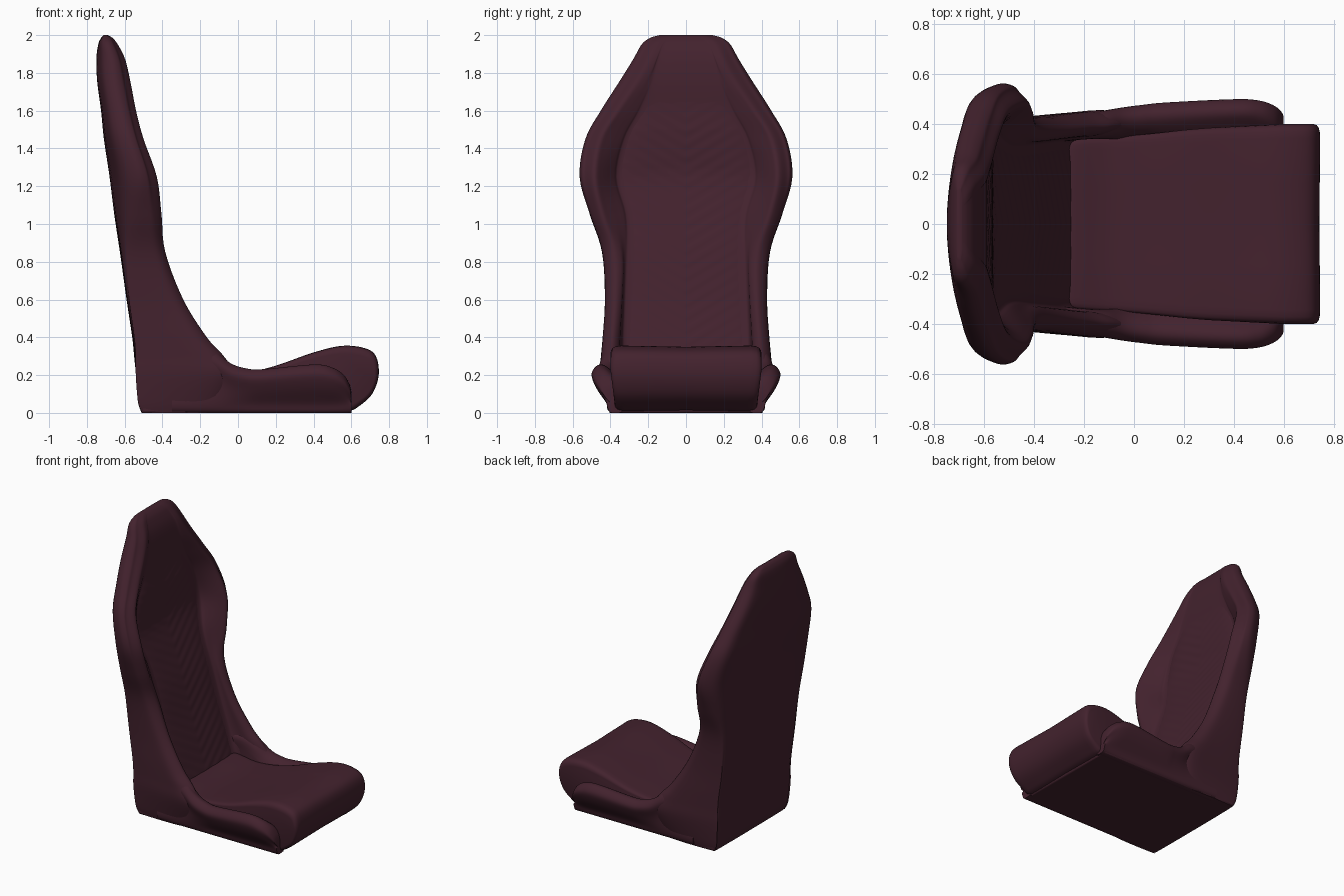
import bpy, bmesh, math
from mathutils import Vector

if "Cube" in bpy.data.objects:
    bpy.data.objects.remove(bpy.data.objects["Cube"], do_unlink=True)

burgundy = bpy.data.materials.new("burgundy_leather")
burgundy.use_nodes = True
COLOUR = (0.056, 0.016, 0.027, 1)
burgundy.diffuse_color = COLOUR
shader = burgundy.node_tree.nodes["Principled BSDF"]
shader.inputs["Base Color"].default_value = COLOUR
shader.inputs["Roughness"].default_value = 0.7


def spline(points, steps):
    """Smooth curve passing through points of any dimension."""
    result = []
    last = len(points) - 1
    for i in range(last):
        a, b = points[max(i - 1, 0)], points[i]
        c, d = points[i + 1], points[min(i + 2, last)]
        for k in range(steps):
            t = k / steps
            result.append([q + t * ((r - p) + t * ((2 * p - 5 * q + 4 * r - s)
                           + t * (3 * q - p - 3 * r + s))) / 2
                           for p, q, r, s in zip(a, b, c, d)])
    result.append(list(points[-1]))
    return result


def lookup(table, key):
    """Linear interpolation in rows sorted by their first value."""
    for low, high in zip(table, table[1:]):
        if key <= high[0]:
            t = (key - low[0]) / (high[0] - low[0])
            return [p + (q - p) * t for p, q in zip(low, high)]
    return table[-1]


def loft(name, rows, closed=True):
    """Skin a list of point rows, capping the ends if the rows are loops."""
    bm = bmesh.new()
    rings = [[bm.verts.new(p) for p in row] for row in rows]
    count = len(rings[0])
    for lower, upper in zip(rings, rings[1:]):
        for i in range(count if closed else count - 1):
            j = (i + 1) % count
            bm.faces.new((lower[i], lower[j], upper[j], upper[i]))
    if closed:
        bm.faces.new(rings[0])
        bm.faces.new(rings[-1])
    bmesh.ops.recalc_face_normals(bm, faces=bm.faces)
    return finish(name, bm)


def finish(name, bm):
    mesh = bpy.data.meshes.new(name)
    bm.to_mesh(mesh)
    bm.free()
    mesh.materials.append(burgundy)
    obj = bpy.data.objects.new(name, mesh)
    bpy.context.collection.objects.link(obj)
    bpy.ops.object.select_all(action="DESELECT")
    obj.select_set(True)
    bpy.context.view_layer.objects.active = obj
    bpy.ops.object.shade_smooth_by_angle(angle=math.radians(50))
    return obj


# Backrest rows: height, back, front, rear half width, front half width,
# panel depth, panel half width, rear corner radius
BACK = [
    (0, -.51, -.1, .40, .40, -.2, .33, .02),
    (.06, -.53, -.06, .41, .42, -.22, .33, .02),
    (.2, -.54, -.02, .42, .46, -.25, .33, .02),
    (.3, -.55, -.075, .42, .455, -.28, .33, .03),
    (.4, -.56, -.165, .42, .445, -.31, .33, .03),
    (.6, -.59, -.29, .42, .43, -.37, .32, .03),
    (.85, -.625, -.385, .44, .44, -.44, .31, .05),
    (1.05, -.655, -.405, .505, .5, -.505, .32, .1),
    (1.25, -.68, -.43, .56, .54, -.565, .37, .14),
    (1.45, -.71, -.5, .53, .51, -.58, .33, .12),
    (1.6, -.725, -.54, .45, .42, -.588, .25, .1),
    (1.75, -.745, -.57, .355, .32, -.59, .18, .09),
    (1.87, -.75, -.598, .28, .25, -.608, .14, .08),
    (1.95, -.74, -.637, .235, .21, -.64, .11, .05),
    (1.985, -.725, -.665, .19, .17, -.667, .08, .03),
    (2, -.71, -.69, .14, .13, -.69, .06, .01),
]
back_rows = spline(BACK, 5)


def back_section(z, back, front, width, tip, panel, panel_width, radius):
    depth = front - panel
    rim = min(.12, tip - panel_width)
    side = [
        (back, 0), (back + radius * .02, (width - 2 * radius) / 2),
        (back + radius * .13, width - 1.7 * radius),
        (back + radius * .42, width - radius * .4),
        (back + radius, width),
        ((back + radius + front) / 2, (width + tip) / 2 + .004),
        (front - (front - back) * .15, tip - rim * .06),
        (front, tip - rim * .45),
        (front - depth * .25, tip - rim * .8),
        (panel + depth * .2, panel_width + rim * .1),
        (panel, panel_width * .94), (panel, panel_width * .5), (panel, 0),
    ]
    half = spline(side, 4)
    outline = half + [(x, -y) for x, y in reversed(half[1:-1])]
    return [(x, y, z) for x, y in outline]


loft("backrest_shell", [back_section(*row) for row in back_rows])

# Quilted insert with faint chevron ribs and a fuller headrest
panel_rows = []
for i in range(181):
    z = .2 + 1.5 * i / 180
    row = lookup(back_rows, z)
    line = []
    for j in range(33):
        t = j / 16 - 1
        y = t * row[6] * .97
        arch = 1.32 - y * y * .5
        fullness = 1 / (1 + math.exp(-(z - arch) * 50))
        fade = 1 - max(0, z - 1.5) / .2
        puff = (1 - t ** 6) * (.008 + .006 * fullness) * fade
        ribs = .0013 * math.sin((z - abs(y) * .6) * math.tau / .07)
        line.append((row[5] - .004 + puff + ribs * (1 - t ** 4) * fade, y, z))
    panel_rows.append(line)
loft("quilted_back_panel", panel_rows, closed=False)

# Seat cushion: side profile skinned across the width with rounded ends
profile = spline([(-.32, .02), (-.3, .22), (-.1, .205), (.05, .215), (.2, .25),
                  (.4, .32), (.55, .355), (.67, .343), (.73, .3), (.745, .2),
                  (.71, .1), (.64, .035), (.59, .01), (.5, .004), (.2, .003)], 5)
WIDTHS = [(-.4, .33), (0, .36), (.3, .385), (.6, .4), (.8, .4)]
ends = [(1, .8), (.993, .88), (.97, .95), (.93, .985), (.86, 1), (.4, .985)]
stations = [(-t, s) for t, s in ends] + [(0, .97)] + list(reversed(ends))
cushion_rows = []
for t, scale in stations:
    cushion_rows.append([(.2 + (x - .2) * (1 - (1 - scale) * .2),
                          t * (lookup(WIDTHS, x)[1] - max(0, .25 - z) * .1),
                          .14 + (z - .14) * scale) for x, z in profile])
loft("seat_cushion", cushion_rows)

# Side bolsters of the seat, rising at the rear into the backrest wings:
# position, outer half width, top height
BOLSTER = [(-.35, .425, .36), (-.22, .44, .37), (-.12, .455, .325),
           (-.04, .468, .262), (.04, .478, .235), (.13, .487, .23),
           (.4, .5, .255), (.5, .495, .238), (.56, .475, .2),
           (.59, .45, .15), (.6, .43, .11)]
bolster_rows = []
for x, out, top in spline(BOLSTER, 5):
    section = spline([(.34, .002), (.4, .002), (.42, .05),
                      (out - .025, top * .52), (out, top * .8),
                      (out - .025, top * .97), (out - .06, top),
                      (out - .1, top * .9), (.34, top * .7)], 4)
    bolster_rows.append([(x, y, z) for y, z in section])
bolsters = loft("seat_side_bolsters", bolster_rows)
mirror = bolsters.modifiers.new("mirror", "MIRROR")
mirror.use_axis = (False, True, False)

# Flat base tray under the seat
bm = bmesh.new()
bmesh.ops.create_cube(bm, size=1)
for v in bm.verts:
    v.co = Vector((.04 + v.co.x * 1.1, v.co.y * .81, .02 + v.co.z * .04))
tray = finish("base_tray", bm)
bevel = tray.modifiers.new("soft_edges", "BEVEL")
bevel.width = .01
bevel.segments = 2
